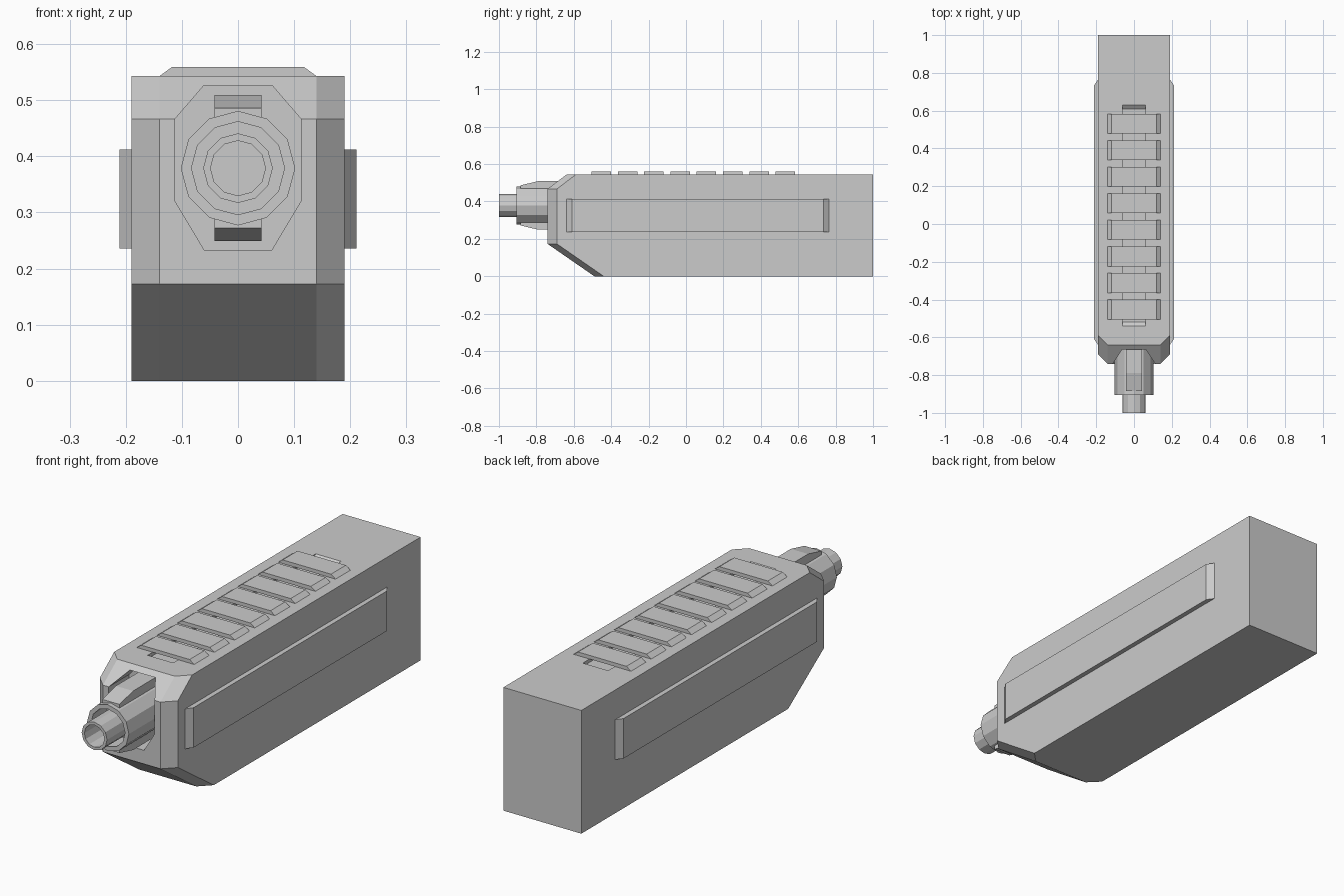
import bpy, bmesh, math

if "Cube" in bpy.data.objects:
    bpy.data.objects.remove(bpy.data.objects["Cube"])

AXIS_Z = 0.379  # barrel centre height


def loft(name, sections, closed=False):
    """Skin equal-length loops of points; cap the ends unless closed into a ring."""
    bm = bmesh.new()
    rows = [[bm.verts.new(p) for p in s] for s in sections]
    n = len(rows[0])
    pairs = list(zip(rows, rows[1:]))
    if closed:
        pairs.append((rows[-1], rows[0]))
    else:
        bm.faces.new(rows[0])
        bm.faces.new(rows[-1])
    for a, b in pairs:
        for i in range(n):
            j = (i + 1) % n
            bm.faces.new((a[i], a[j], b[j], b[i]))
    bmesh.ops.recalc_face_normals(bm, faces=bm.faces)
    me = bpy.data.meshes.new(name)
    bm.to_mesh(me)
    bm.free()
    ob = bpy.data.objects.new(name, me)
    bpy.context.collection.objects.link(ob)
    return ob


def turned(name, profile, sides=12):
    """Revolve (radius, y) points around the barrel axis."""
    return loft(name, [[(r * math.cos(2 * math.pi * k / sides), y,
                         AXIS_Z + r * math.sin(2 * math.pi * k / sides))
                        for k in range(sides)] for r, y in profile])


def cut(target, cutter):
    mod = target.modifiers.new("cut", 'BOOLEAN')
    mod.operation = 'DIFFERENCE'
    mod.solver = 'EXACT'
    mod.object = cutter
    bpy.context.view_layer.objects.active = target
    bpy.ops.object.modifier_apply(modifier=mod.name)
    bpy.data.objects.remove(cutter)


# Body: side profile lofted across, nose corners set back at the outer sides
def body_profile(x, back):
    return [(x, 1, 0), (x, 1, 0.543), (x, -0.64 + back, 0.543),
            (x, -0.74 + back, 0.467), (x, -0.74 + back, 0.173), (x, -0.49 + back, 0)]


body = loft("body", [body_profile(x, b) for x, b in
                     ((-0.19, 0.05), (-0.14, 0), (0.14, 0), (0.19, 0.05))])

# Octagonal nose recess
half = [(0.062, 0.525), (0.112, 0.467), (0.112, 0.32), (0.06, 0.233)]
octagon = half + [(-x, z) for x, z in reversed(half)]
cut(body, loft("nose_cutter", [[(x, y, z) for x, z in octagon] for y in (-0.8, -0.6)]))

# Shallow channel with sloped ends beneath the top slats
channel = [(-0.56, 0.558), (-0.52, 0.528), (0.61, 0.528), (0.65, 0.558)]
cut(body, loft("channel_cutter", [[(x, y, z) for y, z in channel] for x in (-0.062, 0.062)]))

# Top slats
for i in range(8):
    y0 = -0.505 + 0.1406 * i
    slat = [(-0.14, 0.543), (-0.118, 0.559), (0.118, 0.559), (0.14, 0.543)]
    loft(f"top_slat_{i + 1}", [[(x, y, z) for x, z in slat] for y in (y0, y0 + 0.104)])

# Side panels and barrel fins, mirrored
for s, side, level in ((1, "right", "top"), (-1, "left", "bottom")):
    panel = [(0.185, -0.645), (0.19, -0.64), (0.211, -0.61),
             (0.211, 0.735), (0.19, 0.765), (0.185, 0.77)]
    loft(f"{side}_side_panel", [[(s * x, y, z) for x, y in panel] for z in (0.236, 0.412)])
    fin = [(-0.885, 0.086), (-0.885, 0.107), (-0.79, 0.13), (-0.6, 0.13), (-0.6, 0.086)]
    loft(f"{level}_barrel_fin", [[(x, y, AXIS_Z + s * h) for y, h in fin]
                                 for x in (-0.042, 0.042)])

# Barrel sleeve and muzzle, both hollow at the front
turned("barrel_sleeve", [(0.102, -0.6), (0.102, -0.905), (0.083, -0.905), (0.083, -0.8)])
turned("muzzle", [(0.062, -0.78), (0.062, -1), (0.049, -1), (0.049, -0.85)])
